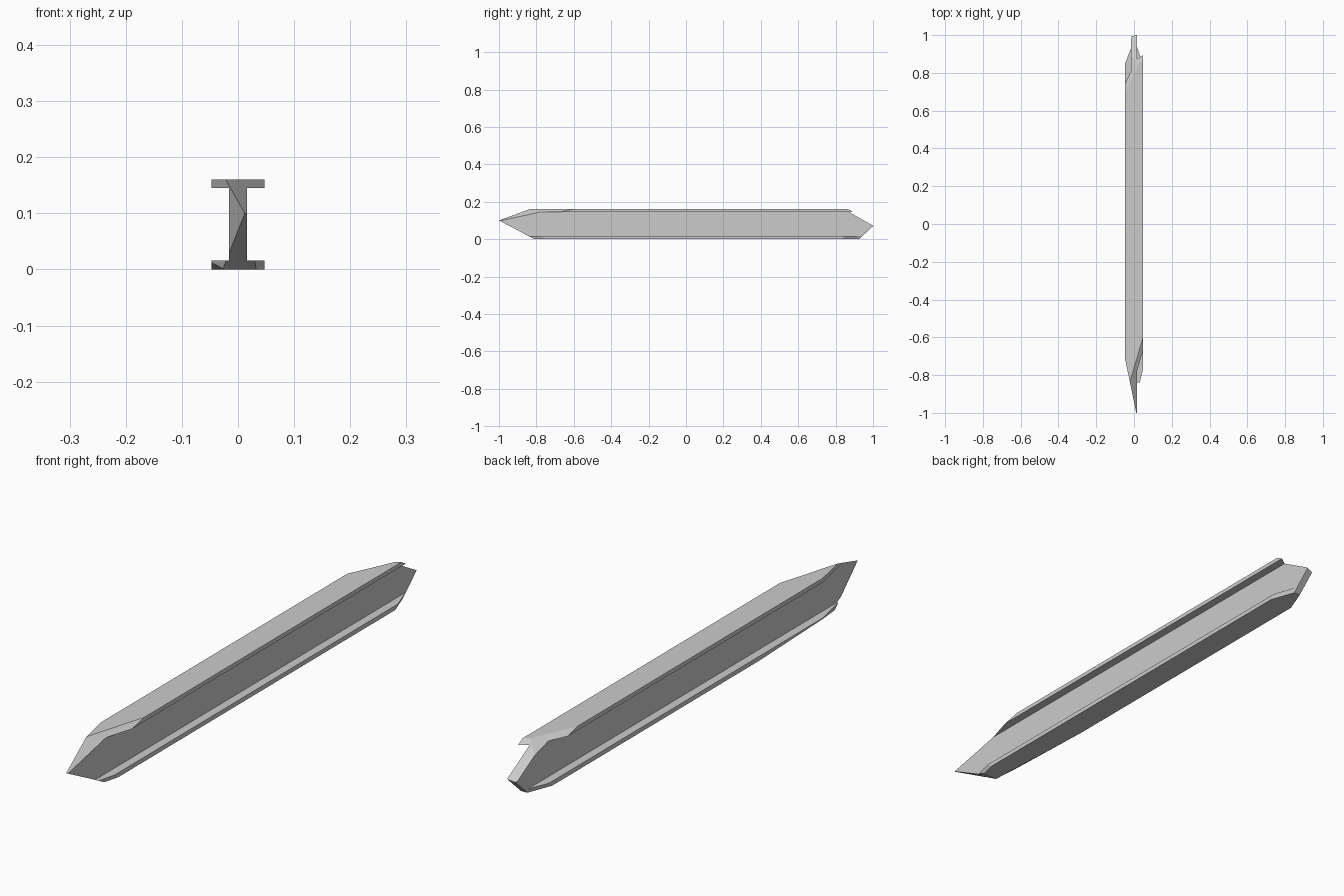
import bpy, bmesh
from mathutils import Vector

if "Cube" in bpy.data.objects:
    bpy.data.objects.remove(bpy.data.objects["Cube"])

# I-shaped cross-section, mirrored from its right half
half = [(0.047, 0), (0.047, 0.016), (0.016, 0.016),
        (0.016, 0.145), (0.047, 0.145), (0.047, 0.16)]
profile = half + [(-x, z) for x, z in reversed(half)]

# Extrude the beam along y
bm = bmesh.new()
face = bm.faces.new([bm.verts.new((x, -1.1, z)) for x, z in profile])
ext = bmesh.ops.extrude_face_region(bm, geom=[face])
bmesh.ops.translate(bm, vec=(0, 2.2, 0),
                    verts=[g for g in ext["geom"] if isinstance(g, bmesh.types.BMVert)])


def chip(end, point, dx, dz):
    """Slice off an end (-1 front, 1 back) beyond a plane y = y0 + dx*x + dz*z."""
    normal = Vector((-dx, 1, -dz)) * end
    bmesh.ops.bisect_plane(bm, geom=bm.verts[:] + bm.edges[:] + bm.faces[:], dist=1e-6,
                           plane_co=point, plane_no=normal.normalized(), clear_outer=True)
    bmesh.ops.holes_fill(bm, edges=[e for e in bm.edges if e.is_boundary], sides=0)


# Front end facets
chip(-1, (0.012, -1.0, 0.1), 3.38, 4.63)        # upper right
chip(-1, (0.012, -1.0, 0.1), -4.83, 0)          # left
chip(-1, (0.012, -1.0, 0.1), 0, -1.9)           # underside
chip(-1, (0.03, -0.84, 0.016), 4.0, -1.3)       # lower right corner
chip(-1, (-0.047, -0.35, 0.0), -20.9, -30.0)    # lower left sliver

# Back end facets
chip(1, (0.012, 1.0, 0.07), 0.7, -1.75)         # top
chip(1, (-0.016, 0.81, 0.145), 2.17, -3.5)      # upper left
chip(1, (0.012, 1.0, 0.07), 0, 1.08)            # underside
chip(1, (-0.016, 0.93, 0.016), 2.6, 1.1)        # lower left corner
chip(1, (0.015, 0.94, 0.016), -2.86, 1.1)       # lower right corner

bmesh.ops.recalc_face_normals(bm, faces=bm.faces[:])
mesh = bpy.data.meshes.new("broken_beam")
bm.to_mesh(mesh)
bm.free()
bpy.context.collection.objects.link(bpy.data.objects.new("broken_beam", mesh))
